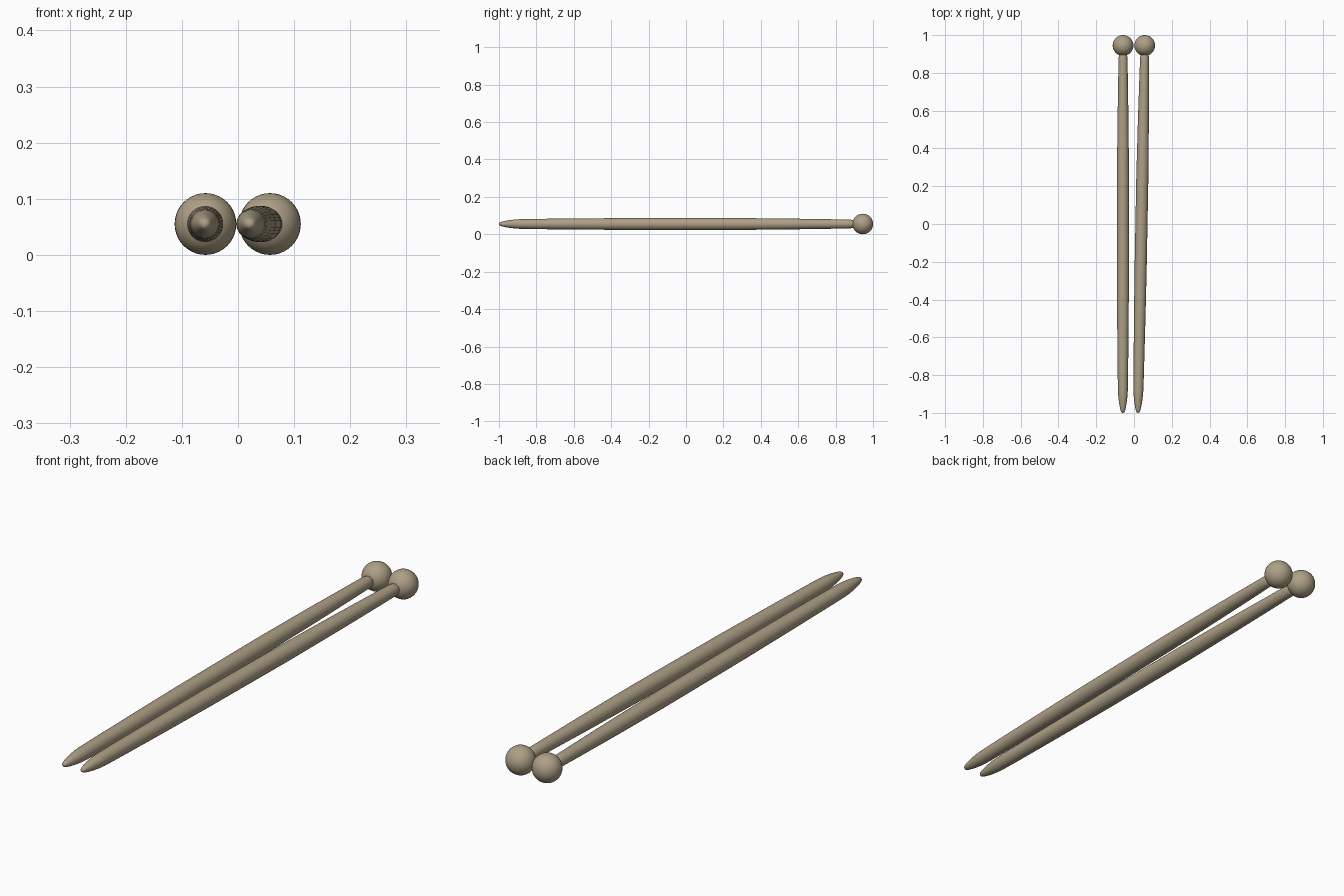
import bpy, bmesh, math
from mathutils import Vector, Matrix

if "Cube" in bpy.data.objects:
    bpy.data.objects.remove(bpy.data.objects["Cube"])

SEG = 32
BALL_Y, BALL_R, Z = 0.945, 0.055, 0.055

wood = bpy.data.materials.new("tan_wood")
wood.diffuse_color = (0.42, 0.35, 0.24, 1)
wood.use_nodes = True
wood.node_tree.nodes["Principled BSDF"].inputs["Base Color"].default_value = wood.diffuse_color

# (y, radius) along the shaft, from tip to knob end
PROFILE = [(-1.0, 0.0), (-0.999, 0.005), (-0.995, 0.009), (-0.985, 0.0125),
           (-0.965, 0.017), (-0.94, 0.021), (-0.91, 0.0245), (-0.88, 0.0262),
           (-0.8, 0.0275), (-0.55, 0.030), (-0.25, 0.032), (0.25, 0.032),
           (0.55, 0.029), (0.8, 0.025), (0.875, 0.0235), (0.89, 0.022),
           (0.9, 0.017), (0.905, 0.0)]


def finish(bm, name, knob, tilt):
    bmesh.ops.remove_doubles(bm, verts=bm.verts, dist=1e-5)
    bmesh.ops.recalc_face_normals(bm, faces=bm.faces)
    # swing the whole needle about its knob
    place = Matrix.Translation(knob) @ Matrix.Rotation(tilt, 4, 'Z')
    bm.transform(place @ Matrix.Translation((0, -BALL_Y, 0)))
    for f in bm.faces:
        f.smooth = True
    me = bpy.data.meshes.new(name)
    bm.to_mesh(me)
    bm.free()
    me.materials.append(wood)
    ob = bpy.data.objects.new(name, me)
    bpy.context.collection.objects.link(ob)


def needle(side, x, tip_x):
    knob = Vector((x, BALL_Y, Z))
    tilt = math.atan2(tip_x - x, BALL_Y + 1)

    # tapered shaft, turned about the y axis
    bm = bmesh.new()
    vs = [bm.verts.new((r, y, 0)) for y, r in PROFILE]
    es = [bm.edges.new(p) for p in zip(vs, vs[1:])]
    bmesh.ops.spin(bm, geom=vs + es, cent=(0, 0, 0), axis=(0, 1, 0),
                   angle=2 * math.pi, steps=SEG)
    finish(bm, side + "_needle_shaft", knob, tilt)

    # round knob
    bm = bmesh.new()
    bmesh.ops.create_uvsphere(bm, u_segments=SEG, v_segments=20, radius=BALL_R,
                              matrix=Matrix.Translation((0, BALL_Y, 0)))
    finish(bm, side + "_needle_knob", knob, tilt)


needle("left", -0.058, -0.059)
needle("right", 0.057, 0.021)
